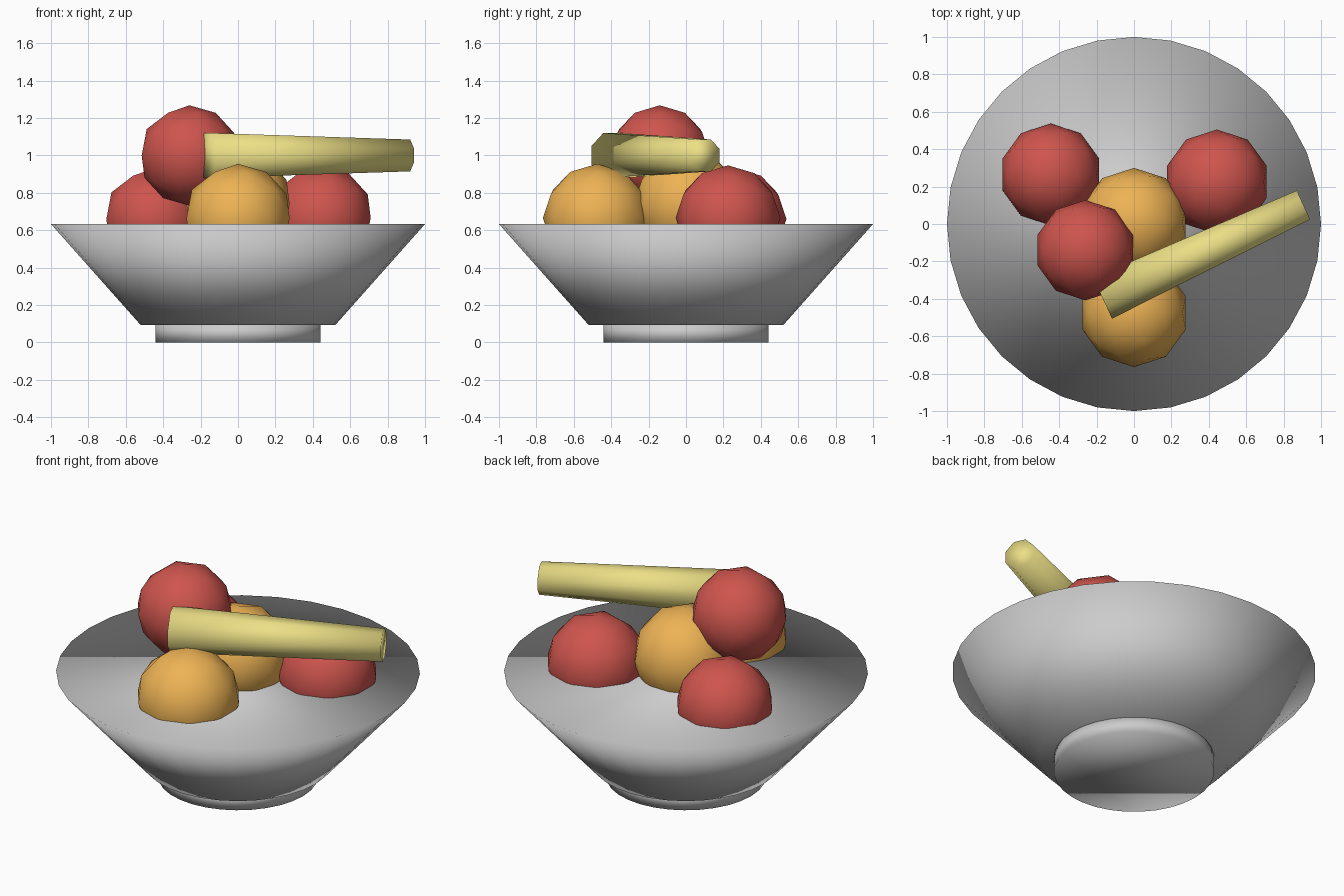
import bpy, bmesh, math
from mathutils import Matrix, Vector

if "Cube" in bpy.data.objects:
    bpy.data.objects.remove(bpy.data.objects["Cube"])


def material(name, rgb):
    m = bpy.data.materials.new(name)
    m.diffuse_color = (*rgb, 1)
    m.use_nodes = True
    m.node_tree.nodes["Principled BSDF"].inputs["Base Color"].default_value = m.diffuse_color
    return m


def add(name, bm, mat=None):
    # every part is smooth shaded, caps included
    for f in bm.faces:
        f.smooth = True
    me = bpy.data.meshes.new(name)
    bm.to_mesh(me)
    bm.free()
    ob = bpy.data.objects.new(name, me)
    if mat:
        me.materials.append(mat)
    bpy.context.collection.objects.link(ob)
    return ob


def frustum(name, start, end, r1, r2, sides, roll=0, mat=None):
    a, b = Vector(start), Vector(end)
    axis = b - a
    # local x stays horizontal so the roll is predictable
    z = axis.normalized()
    x = Vector((-z.y, z.x, 0)).normalized() if abs(z.z) < 0.99 else Vector((1, 0, 0))
    y = z.cross(x)
    rot = Matrix((x, y, z)).transposed().to_4x4()
    bm = bmesh.new()
    bmesh.ops.create_cone(
        bm, cap_ends=True, segments=sides, radius1=r1, radius2=r2, depth=axis.length,
        matrix=Matrix.Translation((a + b) / 2) @ rot @ Matrix.Rotation(roll, 4, 'Z'))
    return add(name, bm, mat)


def fruit(name, loc, r, mat):
    bm = bmesh.new()
    bmesh.ops.create_icosphere(bm, subdivisions=2, radius=r,
                               matrix=Matrix.Translation(loc))
    return add(name, bm, mat)


red = material("apple_red", (0.62, 0.09, 0.075))
orange = material("orange_skin", (0.85, 0.45, 0.09))
yellow = material("banana_yellow", (0.84, 0.74, 0.24))

# bowl on its foot
frustum("foot", (0, 0, 0), (0, 0, 0.1), 0.44, 0.44, 32)
frustum("bowl", (0, 0, 0.093), (0, 0, 0.633), 0.52, 1.0, 32)

# round fruit
fruit("apple_left", (-0.445, 0.265, 0.66), 0.272, red)
fruit("apple_right", (0.443, 0.225, 0.667), 0.28, red)
fruit("apple_top", (-0.26, -0.14, 1.0), 0.268, red)
fruit("orange_front", (0, -0.475, 0.665), 0.29, orange)
fruit("orange_middle", (0, 0.01, 0.74), 0.29, orange)

# tapered eight-sided banana
frustum("banana", (-0.168, -0.397, 1.0), (0.906, 0.102, 1.0), 0.13, 0.092, 8,
        roll=math.pi / 8, mat=yellow)
